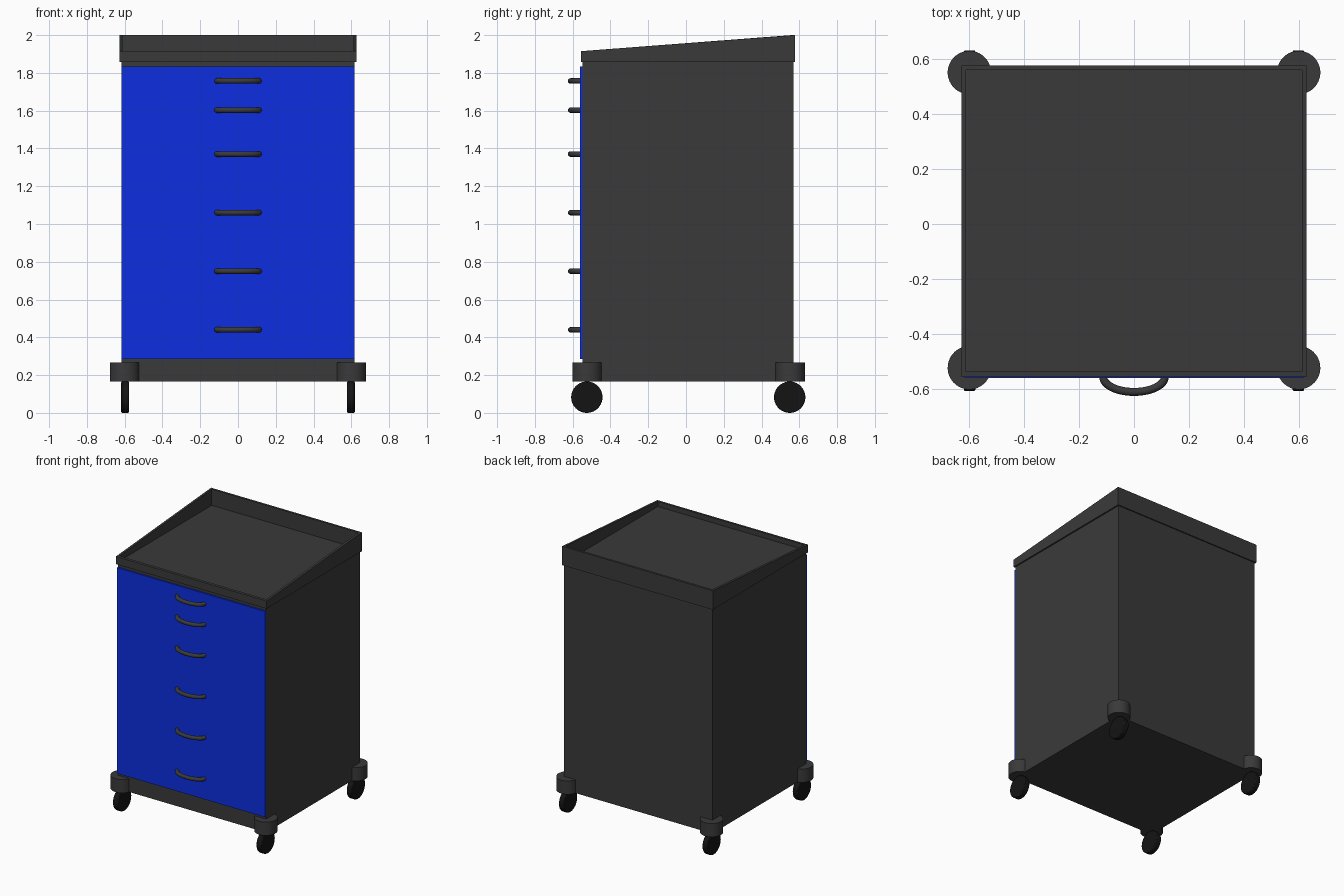
import bpy, bmesh, math

if "Cube" in bpy.data.objects:
    bpy.data.objects.remove(bpy.data.objects["Cube"])


def material(name, rgb):
    m = bpy.data.materials.new(name)
    m.diffuse_color = (*rgb, 1)
    m.use_nodes = True
    m.node_tree.nodes["Principled BSDF"].inputs["Base Color"].default_value = m.diffuse_color
    return m


DARK = material("dark_grey", (0.042, 0.042, 0.042))
BLUE = material("blue", (0.004, 0.028, 0.75))
BLACK = material("black", (0.007, 0.007, 0.007))


def finish(obj, name, mat, smooth=False):
    obj.name = name
    obj.data.materials.append(mat)
    if smooth:
        bpy.ops.object.select_all(action='DESELECT')
        obj.select_set(True)
        bpy.context.view_layer.objects.active = obj
        bpy.ops.object.shade_smooth_by_angle(angle=math.radians(35))
    return obj


def loft(name, rings, mat, smooth=False):
    """Closed solid skinned through rings of equal point count."""
    bm = bmesh.new()
    loops = [[bm.verts.new(p) for p in ring] for ring in rings]
    for a, b in zip(loops, loops[1:]):
        for i in range(len(a)):
            j = (i + 1) % len(a)
            bm.faces.new((a[i], a[j], b[j], b[i]))
    bm.faces.new(loops[0])
    bm.faces.new(loops[-1])
    bmesh.ops.recalc_face_normals(bm, faces=bm.faces)
    me = bpy.data.meshes.new(name)
    bm.to_mesh(me)
    bm.free()
    obj = bpy.data.objects.new(name, me)
    bpy.context.collection.objects.link(obj)
    return finish(obj, name, mat, smooth)


def rect(x, y0, y1, z):
    """Rectangle ring; z is a function of y."""
    return [(sx, y, z(y)) for sx, y in ((-x, y0), (x, y0), (x, y1), (-x, y1))]


def box(name, x, y0, y1, z0, z1, mat):
    return loft(name, [rect(x, y0, y1, lambda y: z0), rect(x, y0, y1, lambda y: z1)], mat)


HALF, FRONT, BACK = 0.617, -0.547, 0.568

# cabinet body
box("cabinet_body", HALF, FRONT, BACK, 0.265, 1.857, DARK)

# sloped tray on top, open, with thin walls
slope = lambda y: min(2.0, 1.915 + (y + 0.556) * 0.085 / 1.116)
low, floor = (lambda y: 1.857), (lambda y: 1.878)
loft("top_tray", [rect(0.628, -0.556, 0.577, low), rect(0.628, -0.556, 0.577, slope),
                  rect(0.611, -0.537, 0.56, slope), rect(0.611, -0.537, 0.56, floor)], DARK)

# base plate outline with a round lug at every corner
R = 0.079
outline = []
for sx, sy in ((1, 1), (-1, 1), (-1, -1), (1, -1)):
    cy = 0.551 if sy > 0 else 0.523
    dx, dy = HALF - 0.599, (BACK if sy > 0 else -FRONT) - cy
    a0, a1 = -math.acos(dx / R), math.pi - math.asin(dy / R)
    pts = []
    for i in range(25):
        a = a0 + (a1 - a0) * i / 24
        pts.append((sx * (0.599 + R * math.cos(a)), sy * (cy + R * math.sin(a))))
    outline += pts if sx * sy > 0 else pts[::-1]
loft("base_plate", [[(x, y, z) for x, y in outline] for z in (0.165, 0.266)], DARK, True)

# wheels
for sx, side in ((-1, "left"), (1, "right")):
    for y, end in ((-0.525, "front"), (0.549, "back")):
        bpy.ops.mesh.primitive_cylinder_add(vertices=40, radius=0.083, depth=0.042,
                                            location=(sx * 0.598, y, 0.083),
                                            rotation=(0, math.pi / 2, 0))
        wheel = finish(bpy.context.object, f"wheel_{end}_{side}", BLACK, True)
        bev = wheel.modifiers.new("bevel", 'BEVEL')
        bev.width, bev.segments = 0.006, 2

# drawers, each with a bowed handle
top = 1.835
for n, h in enumerate((0.155, 0.155, 0.31, 0.31, 0.31, 0.31), 1):
    box(f"drawer_front_{n}", HALF, -0.56, FRONT, top - h, top, BLUE)
    z = top - h / 2
    rings = []
    for i in range(25):
        t = math.pi * i / 24
        cx, cy = -0.112 * math.cos(t), -0.556 - 0.055 * math.sin(t)
        tx, ty = 0.112 * math.sin(t), -0.055 * math.cos(t)
        k = 0.0145 / math.hypot(tx, ty)
        rings.append([(cx + ty * k * math.cos(b), cy - tx * k * math.cos(b), z + 0.0145 * math.sin(b))
                      for b in (math.tau * j / 12 for j in range(12))])
    loft(f"drawer_handle_{n}", rings, DARK, True)
    top -= h
